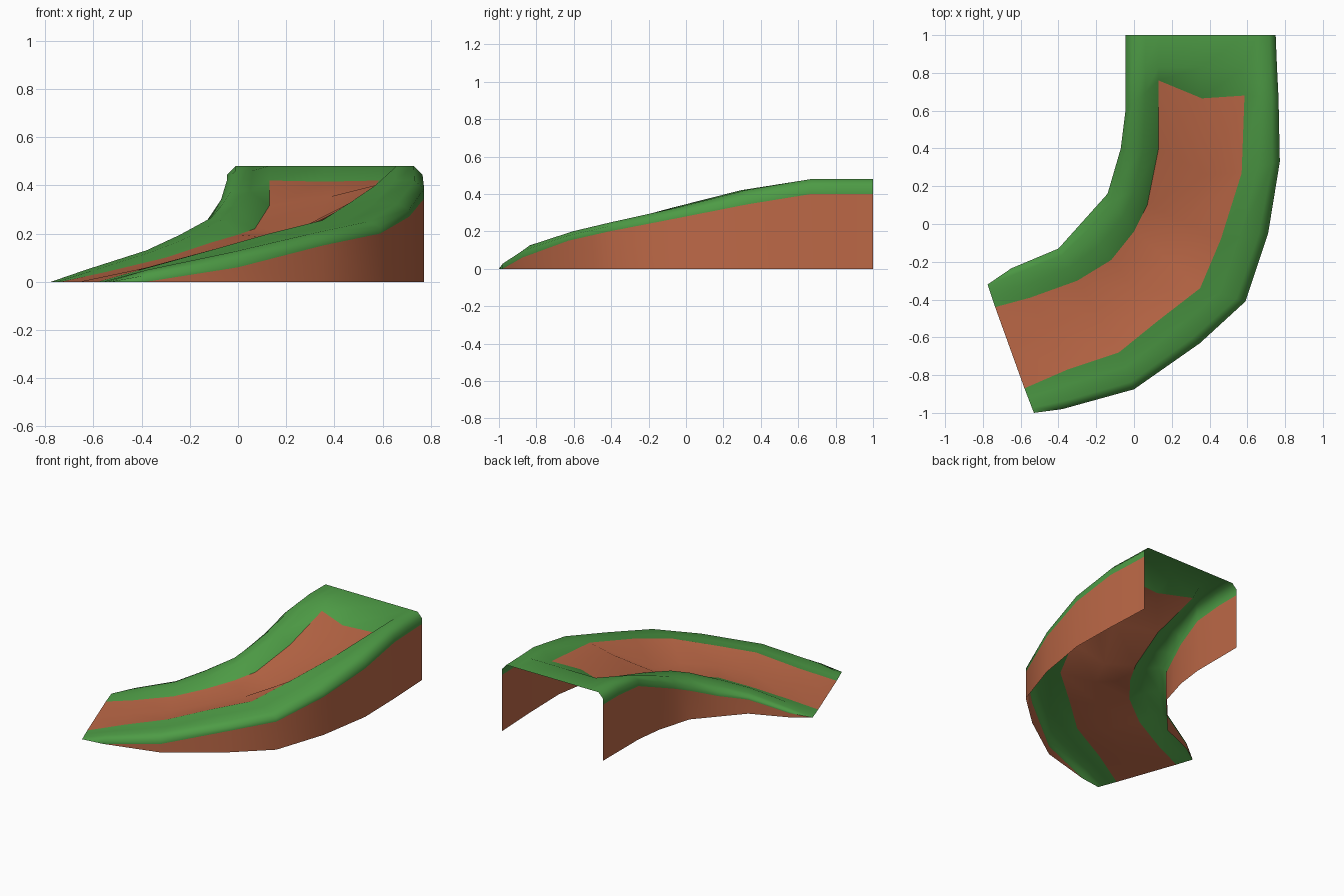
import bpy, bmesh, math
from mathutils import Vector

if "Cube" in bpy.data.objects:
    bpy.data.objects.remove(bpy.data.objects["Cube"])


def material(name, rgb):
    m = bpy.data.materials.new(name)
    m.diffuse_color = (*rgb, 1)
    m.use_nodes = True
    m.node_tree.nodes["Principled BSDF"].inputs["Base Color"].default_value = m.diffuse_color
    return m


GRASS = material("grass_green", (0.075, 0.33, 0.06))
DIRT = material("dirt_brown", (0.51, 0.14, 0.063))

# Plan of the ramp, station by station from the low front end to the back:
# left outer edge, left path edge, right path edge, right outer edge
PLAN = [
    [(-.775, -.32), (-.735, -.44), (-.58, -.87), (-.53, -1.0)],
    [(-.65, -.235), (-.55, -.39), (-.35, -.77), (-.38, -.98)],
    [(-.40, -.13), (-.30, -.30), (-.08, -.68), (0, -.875)],
    [(-.27, .015), (-.12, -.19), (.13, -.51), (.35, -.63)],
    [(-.14, .16), (0, -.04), (.35, -.34), (.59, -.41)],
    [(-.105, .28), (.07, .10), (.46, -.08), (.71, -.05)],
    [(-.07, .40), (.13, .40), (.57, .27), (.772, .33)],
    [(-.045, .60), (.13, .76), (.585, .68), (.765, .67)],
    [(-.045, .82), (.13, .83), (.585, .83), (.757, .83)],
    [(-.045, 1.0), (.13, 1.0), (.585, 1.0), (.75, 1.0)],
]
# Heights: left wall, left bank, path left, path middle, path right, right bank, right wall
HEIGHT = [
    (0, 0, 0, 0, 0, 0, 0),
    (.03, .05, .04, .04, .065, .05, 0),
    (.10, .13, .10, .09, .14, .125, .06),
    (.145, .195, .16, .145, .20, .20, .15),
    (.205, .265, .195, .18, .255, .25, .20),
    (.255, .315, .22, .20, .325, .325, .27),
    (.30, .375, .315, .355, .40, .42, .345),
    (.38, .46, .42, .415, .42, .48, .40),
    (.40, .48, .48, .48, .48, .48, .40),
    (.40, .48, .48, .48, .48, .48, .40),
]


def at(p, z):
    return Vector((p[0], p[1], z))


def bank(outer, inner, wall, top, path):
    """Rounded bank profile, from the wall top to the path edge."""
    o, i = Vector(outer), Vector(inner)
    return [at(o, wall), at(o, wall + .55 * (top - wall)),
            at(o.lerp(i, .2), top), at(o.lerp(i, .6), top), at(i, path)]


left_bank, right_bank, path, left_wall, right_wall = [], [], [], [], []
MIDDLE = {6: (.39, .26), 7: (.36, .665)}     # uneven steps in the path
for n, ((lo, li, ri, ro), (wl, tl, pl, pm, pr, tr, wr)) in enumerate(zip(PLAN, HEIGHT)):
    left_bank.append(bank(lo, li, wl, tl, pl))
    right_bank.append(bank(ro, ri, wr, tr, pr)[::-1])
    mid = MIDDLE.get(n, (Vector(li) + Vector(ri)) / 2)
    path.append([at(li, pl), at(mid, pm), at(ri, pr)])
    left_wall.append([at(lo, 0), at(lo, wl)])
    right_wall.append([at(ro, wr), at(ro, 0)])


def loft(name, mat, strips):
    """Skin each list of profiles into a strip of quads."""
    bm = bmesh.new()
    for rows in strips:
        grid = [[bm.verts.new(p) for p in r] for r in rows]
        for a, b in zip(grid, grid[1:]):
            for k in range(len(a) - 1):
                bm.faces.new((a[k], a[k + 1], b[k + 1], b[k]))
    bmesh.ops.remove_doubles(bm, verts=bm.verts[:], dist=.001)
    bmesh.ops.dissolve_degenerate(bm, edges=bm.edges[:], dist=.0005)
    me = bpy.data.meshes.new(name)
    bm.to_mesh(me)
    bm.free()
    me.materials.append(mat)
    ob = bpy.data.objects.new(name, me)
    bpy.context.collection.objects.link(ob)
    bpy.ops.object.select_all(action='DESELECT')
    ob.select_set(True)
    bpy.context.view_layer.objects.active = ob
    bpy.ops.object.shade_smooth_by_angle(angle=math.radians(80))


# Grassy banks with the flat landing at the back
loft("grass_banks", GRASS, [left_bank, path[7:], right_bank])
# Uneven dirt path between the banks
loft("dirt_path", DIRT, [path[:8]])
# Vertical earth walls; bottom and back stay open
loft("earth_walls", DIRT, [left_wall, right_wall])
